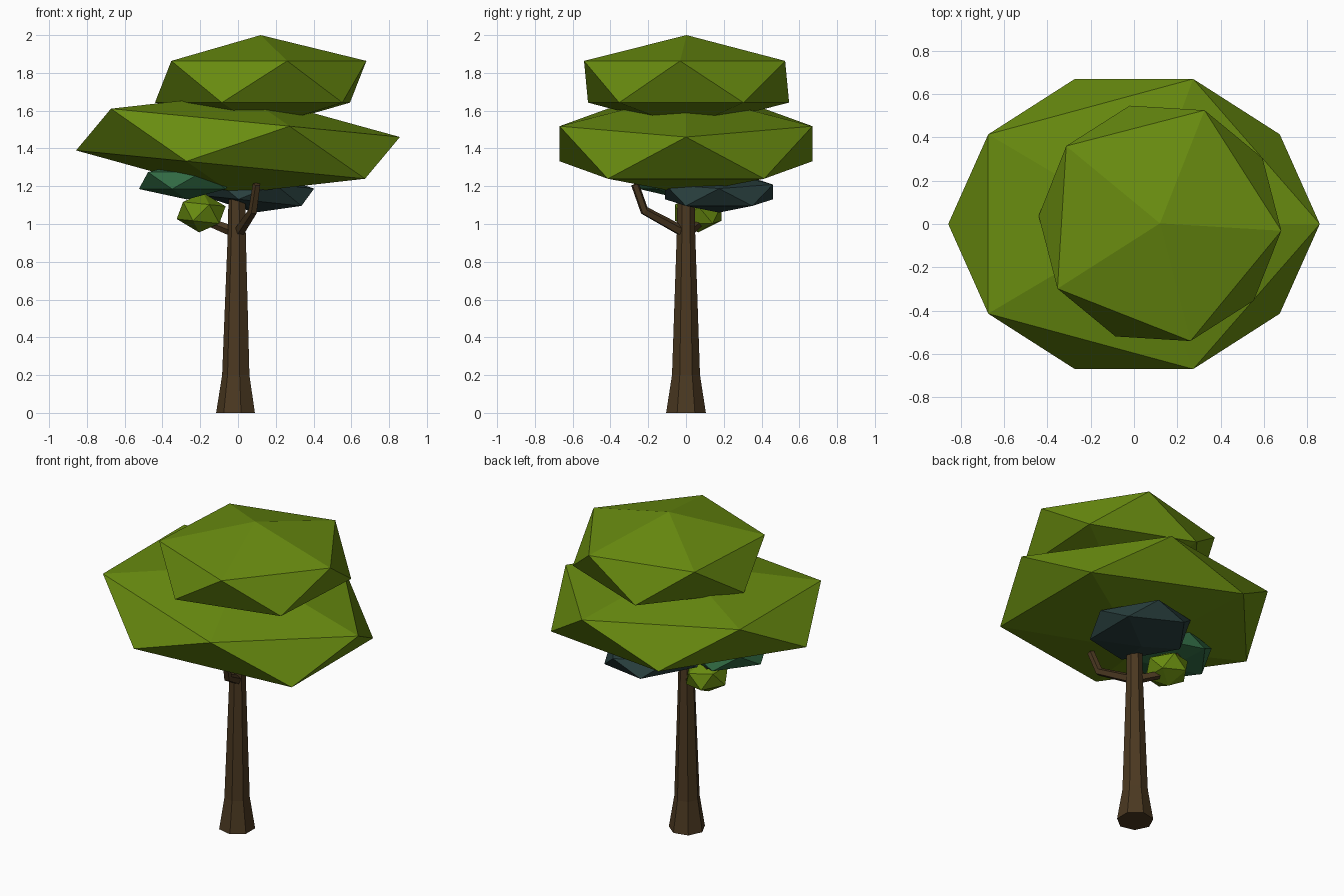
import bpy, bmesh
from math import radians, cos, sin, pi
from mathutils import Vector

if "Cube" in bpy.data.objects:
    bpy.data.objects.remove(bpy.data.objects["Cube"])


def material(name, rgb):
    m = bpy.data.materials.new(name)
    m.diffuse_color = (*rgb, 1)
    m.use_nodes = True
    m.node_tree.nodes["Principled BSDF"].inputs["Base Color"].default_value = m.diffuse_color
    return m


LEAF = material("leaf_green", (0.14, 0.26, 0.005))
TEAL = material("leaf_teal", (0.03, 0.14, 0.055))
DARK = material("leaf_dark", (0.022, 0.05, 0.048))
BARK = material("bark", (0.07, 0.04, 0.015))


def foliage(name, loc, scale, rot, mat):
    bpy.ops.mesh.primitive_ico_sphere_add(subdivisions=1, radius=1, location=loc,
                                          rotation=[radians(a) for a in rot])
    o = bpy.context.object
    o.name = name
    o.scale = scale
    o.data.materials.append(mat)


def limb(name, path, sides, level=False):
    """Tapered faceted tube through (x, y, z, radius) points."""
    bm = bmesh.new()
    pts = [Vector(p[:3]) for p in path]
    rings = []
    for i, p in enumerate(pts):
        d = (pts[min(i + 1, len(pts) - 1)] - pts[max(i - 1, 0)]).normalized()
        q = Vector((0, 0, 1)).rotation_difference(Vector((0, 0, 1)) if level else d)
        rings.append([bm.verts.new(p + q @ Vector((cos(a), sin(a), 0)) * path[i][3])
                      for a in (pi + 2 * pi * k / sides for k in range(sides))])
    for a, b in zip(rings, rings[1:]):
        for k in range(sides):
            n = (k + 1) % sides
            bm.faces.new((a[k], a[n], b[n], b[k]))
    bm.faces.new(rings[0][::-1])
    bm.faces.new(rings[-1])
    me = bpy.data.meshes.new(name)
    bm.to_mesh(me)
    bm.free()
    o = bpy.data.objects.new(name, me)
    bpy.context.collection.objects.link(o)
    me.materials.append(BARK)


# Trunk with flared foot
limb("trunk", [(-0.008, 0, 0, 0.108), (-0.008, 0, 0.2, 0.076),
               (-0.004, 0, 0.95, 0.05), (-0.004, 0, 1.22, 0.045)], 7, level=True)

# Branches
limb("front_branch", [(0, 0, 0.95, 0.03), (0.08, -0.22, 1.07, 0.025),
                      (0.1, -0.27, 1.21, 0.022)], 5)
limb("left_branch", [(0, 0, 0.95, 0.03), (-0.15, 0.07, 1.01, 0.025),
                     (-0.24, 0.11, 1.15, 0.022)], 5)

# Main canopy layers
foliage("lower_canopy", (0, 0, 1.425), (0.95, 0.787, 0.266), (0, 5.6, 0), LEAF)
foliage("upper_canopy", (0.12, 0.003, 1.753), (0.627, 0.627, 0.247), (0, 0, -3.5), LEAF)

# Small leaf clumps under the canopy
foliage("dark_clump", (0.1, 0.175, 1.17), (0.335, 0.335, 0.11), (0, 6, 0), DARK)
foliage("teal_clump", (-0.27, -0.01, 1.23), (0.285, 0.28, 0.1), (0, 0, 0), TEAL)
foliage("small_clump", (-0.195, 0.065, 1.06), (0.14, 0.145, 0.105), (0, 6, 0), LEAF)
